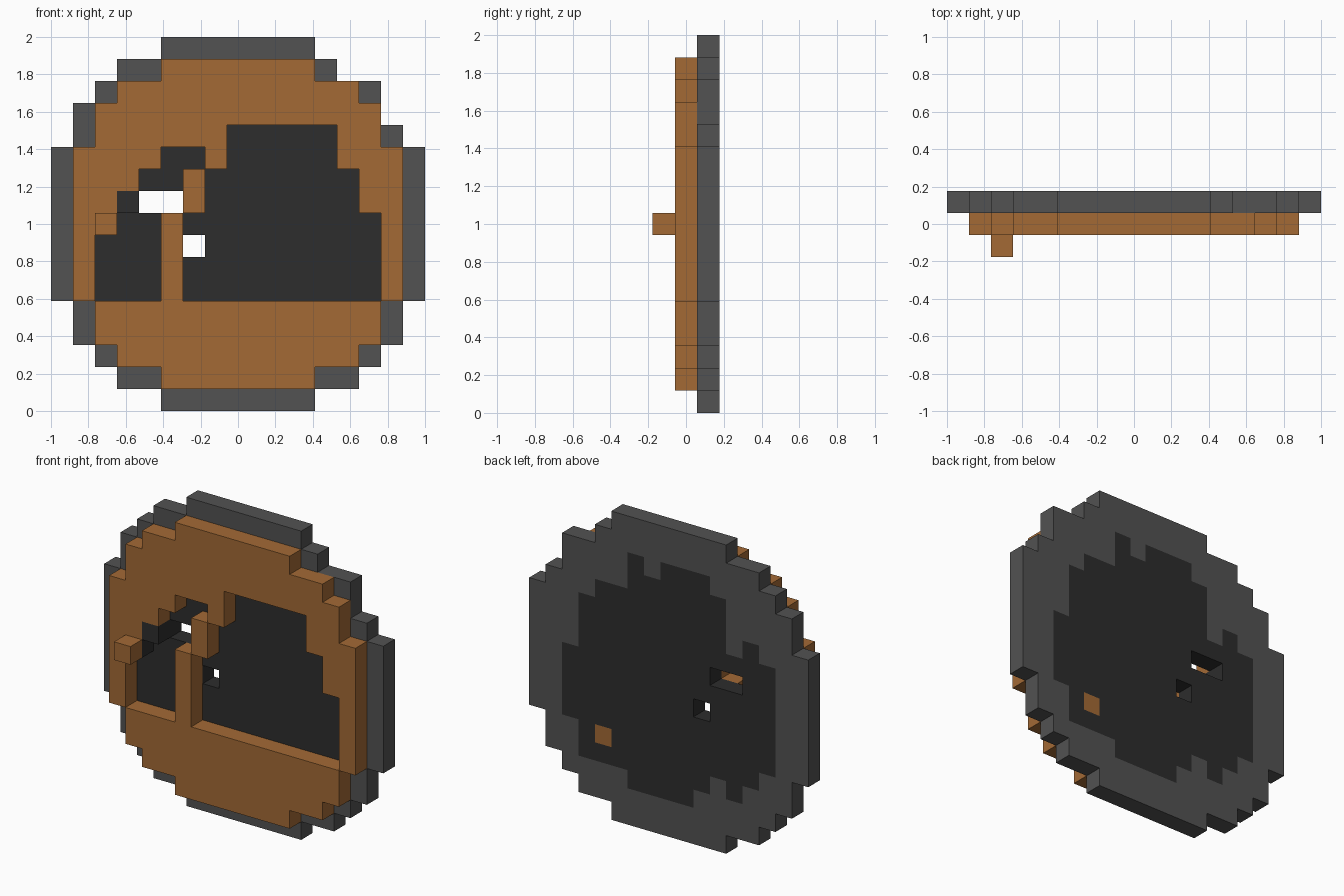
import bpy, bmesh, math
from mathutils import Vector

cube = bpy.data.objects.get("Cube")
if cube:
    bpy.data.objects.remove(cube, do_unlink=True)

U = 2 / 17                      # size of one block
FRONT, MID, BACK = 0, 1, 2      # depth layers


def material(name, rgb):
    m = bpy.data.materials.new(name)
    m.use_nodes = True
    col = (*rgb, 1)
    m.diffuse_color = col
    bsdf = m.node_tree.nodes["Principled BSDF"]
    bsdf.inputs["Base Color"].default_value = col
    bsdf.inputs["Roughness"].default_value = 0.9
    return m


brown = material("brown", (0.366, 0.144, 0.036))
grey = material("grey", (0.084, 0.084, 0.084))
black = material("black", (0.026, 0.026, 0.026))


def block(c, r0, r1=None):
    """Cells of one column from row r0 to row r1."""
    return {(c, r) for r in range(r0, (r0 if r1 is None else r1) + 1)}


def disc(spans):
    """Cells from (first row, last row, first column, last column)."""
    return {(c, r) for r0, r1, c0, c1 in spans
            for r in range(r0, r1 + 1) for c in range(c0, c1 + 1)}


def corner(c, layer, r):
    return Vector((-1 + c * U, (layer - 1.5) * U, r * U))


def build(name, cells, layer, mat):
    """Closed solid one block deep, with only the outer faces."""
    bm = bmesh.new()

    def quad(*pts):
        bm.faces.new([bm.verts.new(corner(*p)) for p in pts])

    a, b = layer, layer + 1
    for c, r in sorted(cells):
        C, R = c + 1, r + 1
        quad((c, a, r), (C, a, r), (C, a, R), (c, a, R))
        quad((C, b, r), (c, b, r), (c, b, R), (C, b, R))
        if (c - 1, r) not in cells:
            quad((c, b, r), (c, a, r), (c, a, R), (c, b, R))
        if (C, r) not in cells:
            quad((C, a, r), (C, b, r), (C, b, R), (C, a, R))
        if (c, r - 1) not in cells:
            quad((c, b, r), (C, b, r), (C, a, r), (c, a, r))
        if (c, R) not in cells:
            quad((c, a, R), (C, a, R), (C, b, R), (c, b, R))
    bmesh.ops.remove_doubles(bm, verts=bm.verts, dist=1e-4)
    me = bpy.data.meshes.new(name)
    bm.to_mesh(me)
    bm.free()
    me.materials.append(mat)
    ob = bpy.data.objects.new(name, me)
    bpy.context.collection.objects.link(ob)
    return ob


# Back disc outline
back = disc([(0, 0, 5, 11), (1, 1, 3, 13), (2, 2, 2, 14), (3, 4, 1, 15),
             (5, 11, 0, 16), (12, 12, 1, 15), (13, 13, 1, 14),
             (14, 14, 2, 14), (15, 15, 3, 12), (16, 16, 5, 11)])

# Dark centre of the back disc: row range for each column
rows = {2: (5, 10), 3: (4, 11), 4: (3, 10), 5: (4, 13), 6: (3, 14),
        7: (2, 14), 8: (2, 14), 9: (2, 13), 10: (2, 14), 11: (3, 12),
        12: (3, 12), 13: (3, 11), 14: (5, 8)}
centre = set().union(*(block(c, *r) for c, r in rows.items()))

through_holes = {(4, 9), (5, 9), (6, 7)}
inlay = {(12, 4)}

# Raised brown face with its window cut-outs
face = disc([(1, 1, 5, 11), (2, 2, 3, 13), (3, 4, 2, 14), (5, 11, 1, 15),
             (12, 13, 2, 14), (14, 14, 3, 13), (15, 15, 5, 11)])
window = disc([(5, 7, 2, 4), (8, 8, 2, 4), (9, 9, 3, 5), (10, 10, 4, 5),
               (11, 11, 5, 6), (5, 8, 6, 14), (9, 10, 7, 13),
               (11, 12, 8, 12)])

build("outer_rim", back - centre - through_holes, BACK, grey)
build("dark_centre", centre - through_holes - inlay, BACK, black)
build("back_inlay", inlay, BACK, brown)
build("raised_face", face - window, MID, brown)
build("knob_support", {(2, 8)}, MID, black)
build("window_block", {(3, 9)}, MID, black)
build("knob", {(2, 8)}, FRONT, brown)
